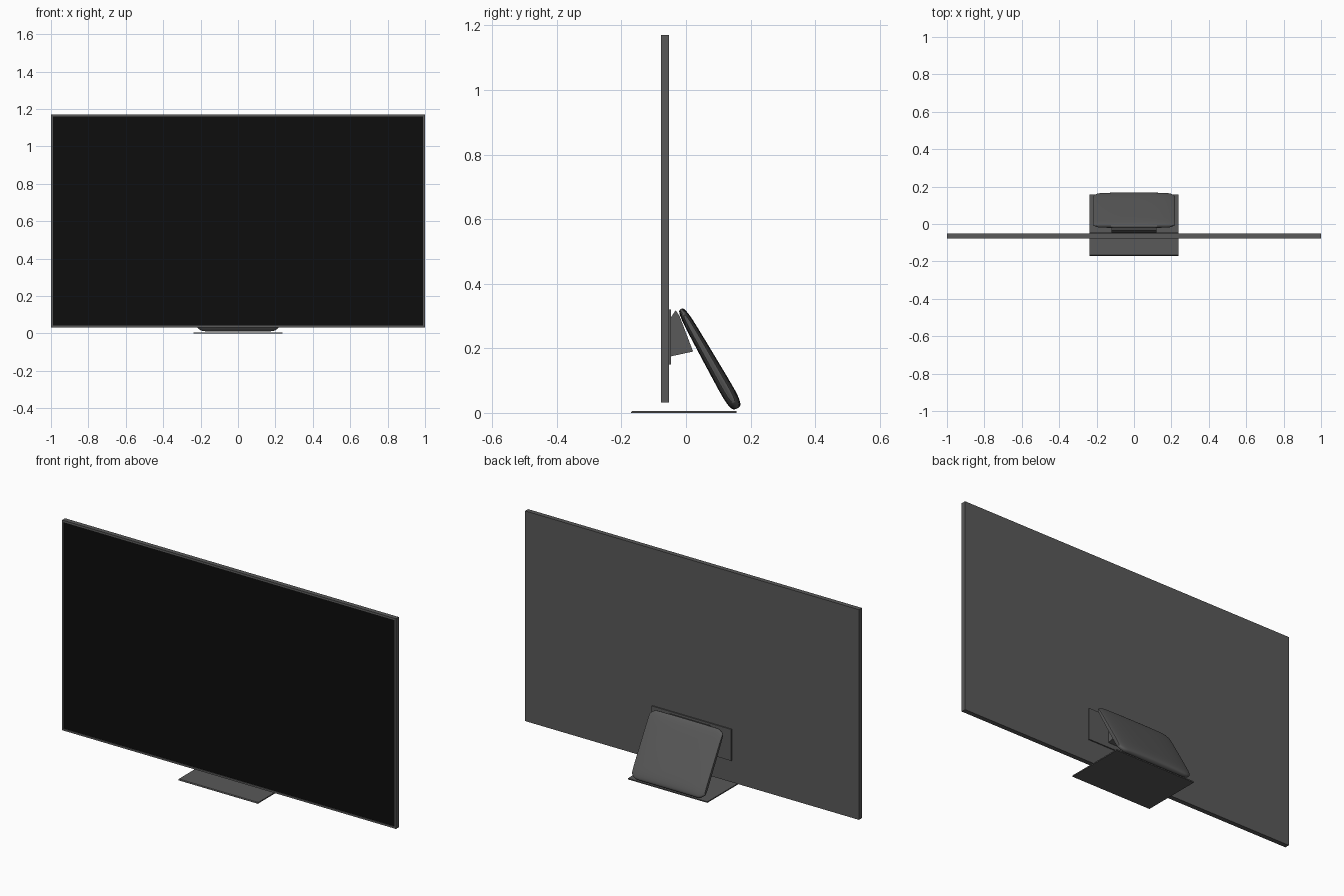
import bpy, bmesh, math
from mathutils import Vector

if "Cube" in bpy.data.objects:
    bpy.data.objects.remove(bpy.data.objects["Cube"])


def material(name, v):
    m = bpy.data.materials.new(name)
    m.diffuse_color = (v, v, v, 1)
    m.use_nodes = True
    m.node_tree.nodes["Principled BSDF"].inputs["Base Color"].default_value = m.diffuse_color
    return m


GREY = material("dark_grey", 0.1)
BLACK = material("screen_black", 0.004)


def finish(name, bm, mats):
    bmesh.ops.recalc_face_normals(bm, faces=bm.faces)
    me = bpy.data.meshes.new(name)
    bm.to_mesh(me)
    bm.free()
    for m in mats:
        me.materials.append(m)
    ob = bpy.data.objects.new(name, me)
    bpy.context.collection.objects.link(ob)
    return ob


def box_bm(lo, hi):
    bm = bmesh.new()
    bmesh.ops.create_cube(bm, size=1)
    for v in bm.verts:
        v.co = Vector([(a + b) / 2 + c * (b - a) for a, b, c in zip(lo, hi, v.co)])
    return bm


# television body with a framed, slightly sunken screen
bm = box_bm((-1, -0.077, 0.032), (1, -0.052, 1.17))
front = min(bm.faces, key=lambda f: f.calc_center_median().y)
bmesh.ops.inset_region(bm, faces=[front], thickness=0.014, depth=0)
bmesh.ops.inset_region(bm, faces=[front], thickness=0.001, depth=-0.002)
front.material_index = 1
finish("display_panel", bm, [GREY, BLACK])

# thin foot plate, chamfered along its front edge
bm = box_bm((-0.238, -0.17, 0), (0.238, 0.157, 0.006))
edge = [e for e in bm.edges if all(v.co.y < 0 and v.co.z > 0.001 for v in e.verts)]
bmesh.ops.bevel(bm, geom=edge, offset=0.004, segments=1, affect='EDGES')
finish("foot_plate", bm, [GREY])

# mounting plate on the back of the body
finish("mount_plate", box_bm((-0.238, -0.053, 0.15), (0.238, -0.046, 0.32)), [GREY])

# wedge joining the mounting plate to the leaning support
bm = bmesh.new()
profile = [(-0.047, 0.175), (0.022, 0.19), (-0.02, 0.30), (-0.032, 0.318), (-0.047, 0.295)]
f = bm.faces.new([bm.verts.new((-0.12, y, z)) for y, z in profile])
ext = bmesh.ops.extrude_face_region(bm, geom=[f])
for v in ext["geom"]:
    if isinstance(v, bmesh.types.BMVert):
        v.co.x = 0.12
finish("wedge_bracket", bm, [GREY])

# leaning support: rounded slab, fuller in the middle than at its sides
top, bottom = Vector((0, -0.016, 0.322)), Vector((0, 0.148, 0.008))
down = (bottom - top).normalized()
out = Vector((0, -down.z, down.y))
length = (bottom - top).length
bm = bmesh.new()
rings, N = [], 24
for i in range(N + 1):
    s = -math.cos(math.pi * i / N)              # -1 left .. 1 right
    x = 0.218 * s
    bulge = (1 - abs(s) ** 2.6)
    inset = 0.022 * max(0, (abs(s) - 0.8) / 0.2) ** 2.5
    half = 0.009 + 0.013 * bulge ** 0.6
    ring = []
    for k in range(32):
        a = 2 * math.pi * k / 32
        c, d = math.cos(a), math.sin(a)
        u = math.copysign(abs(c) ** 0.35, c)
        w = math.copysign(abs(d) ** 0.6, d)
        along = length / 2 + u * (length / 2 - inset)
        taper = 0.68 + 0.42 * along / length
        p = top + down * along + out * (w * half * taper + 0.012 * along / length)
        p.z = max(p.z, 0.006)
        ring.append(bm.verts.new((x, p.y, p.z)))
    rings.append(ring)
for a, b in zip(rings, rings[1:]):
    for k in range(32):
        j = (k + 1) % 32
        bm.faces.new((a[k], a[j], b[j], b[k]))
bm.faces.new(rings[0])
bm.faces.new(rings[-1])
ob = finish("leaning_support", bm, [GREY])
bpy.context.view_layer.objects.active = ob
ob.select_set(True)
bpy.ops.object.shade_smooth_by_angle(angle=math.radians(40))
